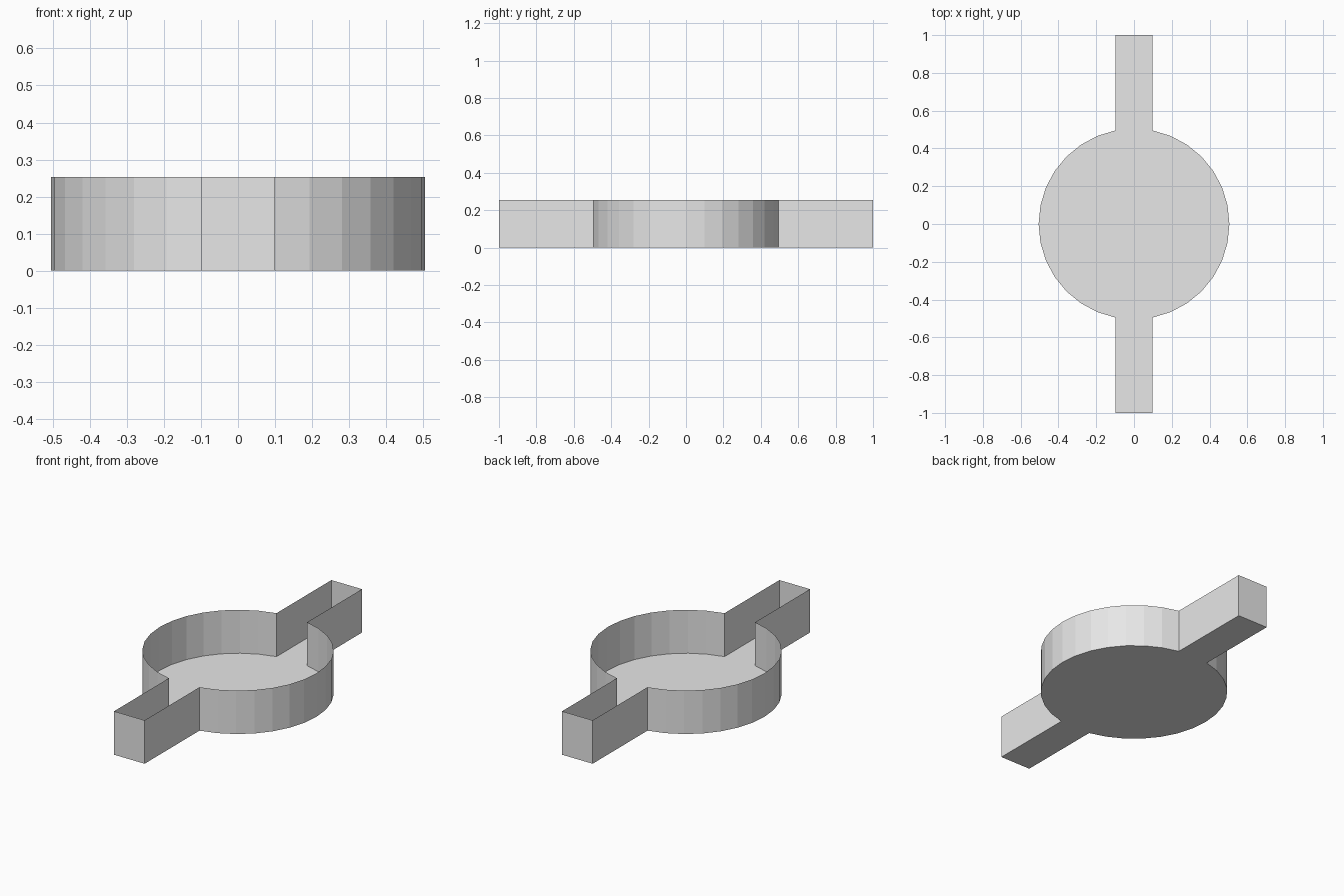
import bpy
import bmesh
from math import sin, cos, pi

SEGMENTS = 32
RADIUS = 0.505
HEIGHT = 0.253
REACH = 1.0

cube = bpy.data.objects.get("Cube")
if cube:
    bpy.data.objects.remove(cube, do_unlink=True)

# Plain grey material
GREY = (0.8, 0.8, 0.8, 1.0)
grey = bpy.data.materials.new("light_grey")
grey.use_nodes = True
grey.diffuse_color = GREY
grey.node_tree.nodes["Principled BSDF"].inputs["Base Color"].default_value = GREY

# Half outline: channel end, then the round side up to the opposite channel
step = 2 * pi / SEGMENTS
arc = [(RADIUS * sin(k * step), -RADIUS * cos(k * step))
       for k in range(1, SEGMENTS // 2)]
neck = arc[0][0]
half = [(neck, -REACH)] + arc + [(neck, REACH)]
outline = half + [(-x, -y) for x, y in half]

# Thin floor with a single-sheet wall raised along its whole edge
bm = bmesh.new()
low = [bm.verts.new((x, y, 0)) for x, y in outline]
high = [bm.verts.new((x, y, HEIGHT)) for x, y in outline]
bm.faces.new(low[::-1])
for i in range(len(low)):
    j = (i + 1) % len(low)
    bm.faces.new((low[i], low[j], high[j], high[i]))

mesh = bpy.data.meshes.new("open_tray")
bm.to_mesh(mesh)
bm.free()
mesh.materials.append(grey)
tray = bpy.data.objects.new("open_tray", mesh)
bpy.context.collection.objects.link(tray)
